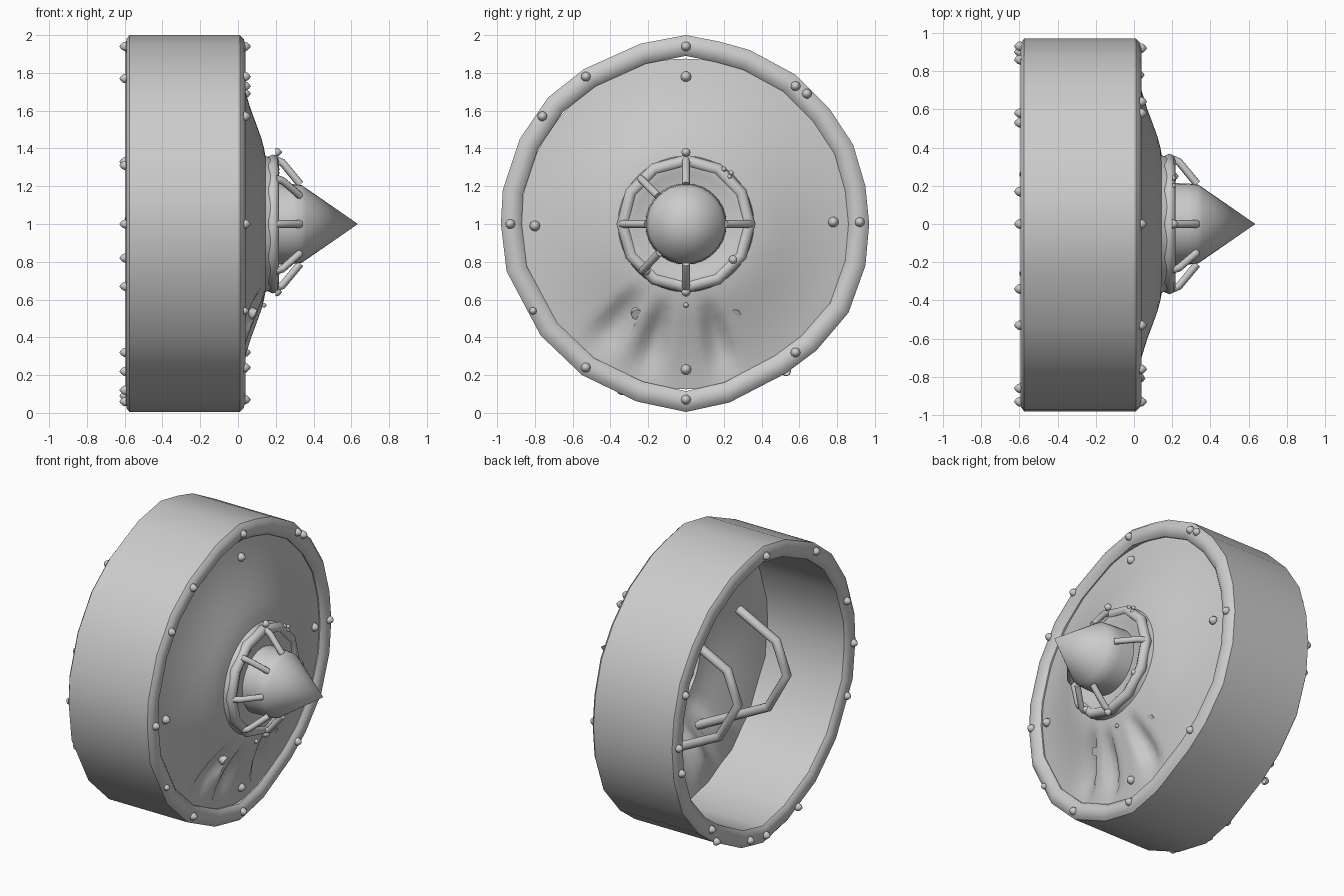
import bpy, math
from mathutils import Vector

if "Cube" in bpy.data.objects:
    bpy.data.objects.remove(bpy.data.objects["Cube"])


def finish(name, verts, faces, angle=35):
    me = bpy.data.meshes.new(name)
    me.from_pydata(verts, [], faces)
    ob = bpy.data.objects.new(name, me)
    bpy.context.collection.objects.link(ob)
    bpy.ops.object.select_all(action='DESELECT')
    ob.select_set(True)
    bpy.context.view_layer.objects.active = ob
    bpy.ops.object.mode_set(mode='EDIT')
    bpy.ops.mesh.select_all(action='SELECT')
    bpy.ops.mesh.remove_doubles(threshold=0.0005)
    bpy.ops.mesh.normals_make_consistent(inside=False)
    bpy.ops.object.mode_set(mode='OBJECT')
    bpy.ops.object.shade_smooth_by_angle(angle=math.radians(angle))
    return ob


def grid_faces(rows, cols, wrap_rows=False):
    """Quads between rows of points; columns always wrap round."""
    return [(i * cols + j, i * cols + (j + 1) % cols,
             (i + 1) % rows * cols + (j + 1) % cols, (i + 1) % rows * cols + j)
            for i in range(rows if wrap_rows else rows - 1) for j in range(cols)]


def lathe(name, profile, seg, centre=(0, 0, 1), warp=None, angle=35, phase=0.0):
    """Spin (x, radius) points about the x axis."""
    cx, cy, cz = centre
    verts = []
    for x, r in profile:
        for j in range(seg):
            a = 2 * math.pi * j / seg + phase
            dx = warp(r, math.degrees(a)) if warp else 0
            verts.append((cx + x + dx, cy + r * math.cos(a), cz + r * math.sin(a)))
    return finish(name, verts, grid_faces(len(profile), seg), angle)


def tube(name, points, radius):
    cu = bpy.data.curves.new(name, 'CURVE')
    cu.dimensions = '3D'
    cu.bevel_depth = radius
    cu.bevel_resolution = 2
    cu.use_fill_caps = True
    sp = cu.splines.new('POLY')
    sp.points.add(len(points) - 1)
    for p, co in zip(sp.points, points):
        p.co = (*co, 1)
    ob = bpy.data.objects.new(name, cu)
    bpy.context.collection.objects.link(ob)
    return ob


# Outer drum: uneven hammered outline swept with a wall section
outline = [(0, 1), (.18, .965), (.34, .92), (.58, .79), (.76, .61), (.885, .42),
           (.95, .2), (.97, 0), (.95, -.22), (.86, -.47), (.69, -.67), (.53, -.79),
           (.23, -.945), (0, -.995), (-.26, -.94), (-.55, -.8), (-.77, -.59),
           (-.95, -.25), (-.98, 0), (-.97, .18), (-.88, .45), (-.73, .67),
           (-.54, .82), (-.24, .955)]
section = [(-.575, 0), (.01, 0), (.03, .02), (.04, .055), (.03, .09), (.01, .11),
           (-.57, .11), (-.59, .09), (-.595, .055), (-.59, .02)]
verts = []
for x, inset in section:
    for y, z in outline:
        k = 1 - inset / math.hypot(y, z)
        verts.append((x, y * k, 1 + z * k))
finish("drum_rim", verts, grid_faces(len(section), len(outline), True), 40)


# Dished front plate with pressed-in grooves either side of the lower spoke
def dents(r, deg):
    deg = (deg + 180) % 360 - 180
    d = 0
    for at, width, depth in ((-105, 7, .06), (-75, 7, .06), (-125, 8, .05)):
        t = abs(deg - at) / width
        if t < 1 and .42 < r < .84:
            d -= depth * (1 - t * t) * math.sin(math.pi * (r - .42) / .42)
    return d


lathe("front_plate", [(.0, .875), (.01, .82), (.025, .75), (.045, .68), (.07, .6),
                      (.1, .52), (.125, .45), (.138, .4), (.145, .36), (.2, .34),
                      (.205, .31), (.19, .27), (.18, .2)], 120, warp=dents)

# Nose cone and hub ring
lathe("nose_cone", [(.18, .215), (.28, .212), (.335, .207), (.36, .19),
                    (.635, 0)], 32, angle=50)
ring = [(.185 + .033 * math.cos(t * math.pi / 4),
         .335 + .033 * math.sin(t * math.pi / 4)) for t in range(9)]
lathe("hub_ring", ring, 12, phase=math.radians(30), angle=60)

# Prongs clasping the nose cone
for i, deg in enumerate((0, 90, 135, 180, 227, 270)):
    c, s = math.cos(math.radians(deg)), math.sin(math.radians(deg))
    tube(f"prong_{i}", [(x, r * c, 1 + r * s) for x, r in
                        ((.2, .34), (.235, .325), (.33, .21))], .02)

# Inner grips: a pair of bent bars behind the plate
for side in (-1, 1):
    tube("inner_grip", [(x, .26 * side, z) for x, z in
                        ((-.21, 1.38), (-.49, 1.24), (-.57, 1.03),
                         (-.43, .78), (.09, .52))], .03)


# Rivets
def rivets(name, x, spots, size, way=1):
    prof = [(-.3, .9), (0, 1), (.45, .85), (.85, .5), (1.2, 0)]
    for y, z in spots:
        lathe(name, [(a * size * way, r * size) for a, r in prof], 10, (x, y, z), angle=60)


rivets("rim_rivet", .037, [(0, 1.94), (-.53, 1.78), (-.76, 1.57), (-.93, 1), (-.53, .24),
                           (0, .07), (.58, .32), (.92, 1.01), (.58, 1.73), (.64, 1.69)], .026)
rivets("small_rim_rivet", .035, [(-.81, .54)], .02)
rivets("plate_rivet", .022, [(0, 1.78), (0, .23), (-.8, .99), (.78, 1.01)], .028)
rivets("hub_rivet", .205, [(0, 1.38), (.25, .81), (-.21, .75), (0, .64)], .024)
rivets("small_hub_rivet", .205, [(.2, 1.29), (.24, 1.27), (.23, 1.25)], .014)
rivets("spoke_rivet", .135, [(0, .57)], .014)
rivets("back_rivet", -.597, [(0, 1.94), (-.53, 1.77), (-.86, 1.31), (-.93, 1), (-.86, .67),
                             (-.34, .12), (0, .06), (.17, .09), (.53, .22), (.58, .32),
                             (.9, .82), (.93, 1), (.86, 1.33)], .026, -1)
